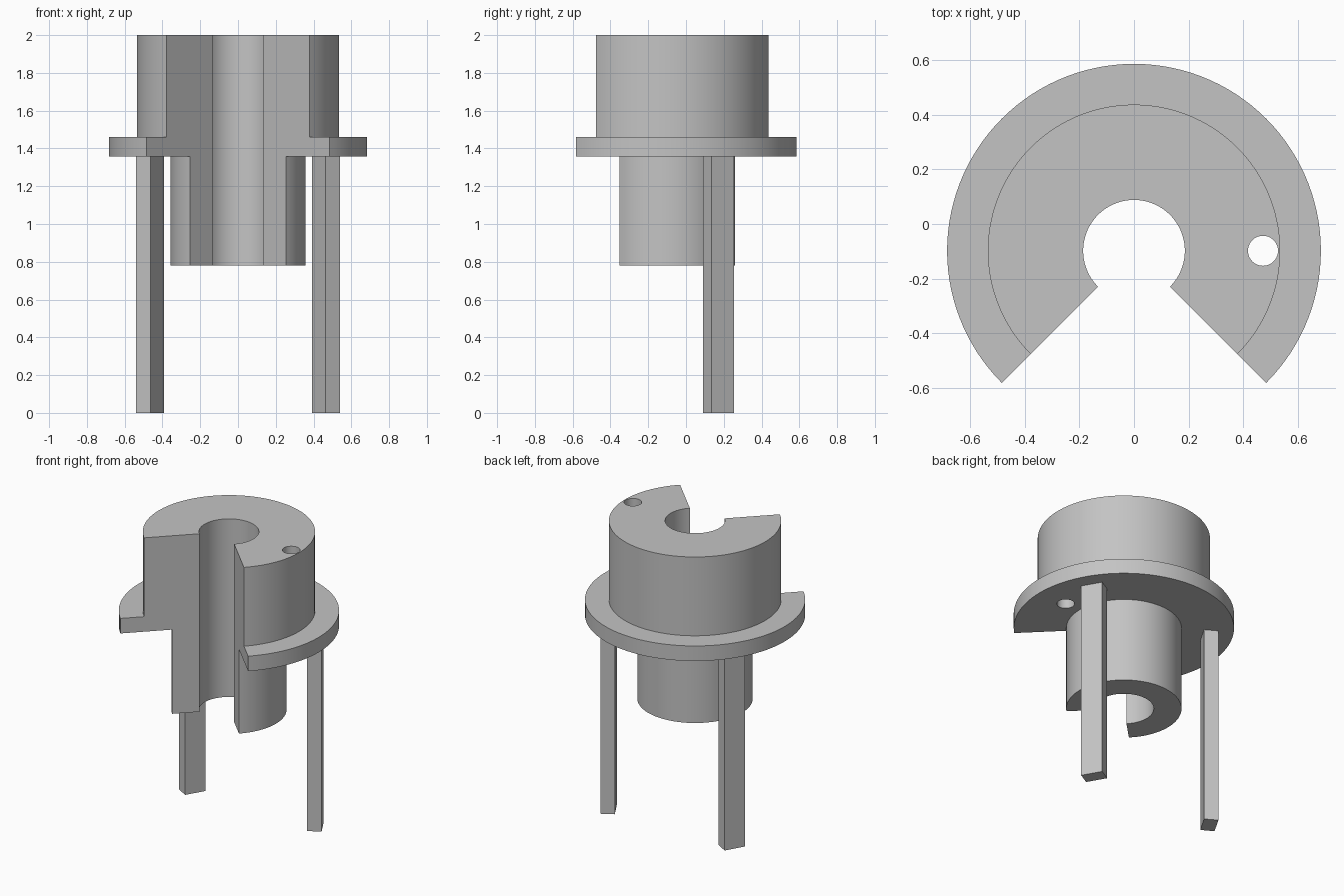
import bpy, bmesh
from math import radians, cos, sin
from mathutils import Vector, Matrix

cube = bpy.data.objects.get("Cube")
if cube:
    bpy.data.objects.remove(cube)

AXIS_Y = -0.098      # centre line of the turned body
SEAM_Z = 1.357       # underside of the flange

grey = bpy.data.materials.new("plain grey")
grey.use_nodes = True
grey.diffuse_color = (0.55, 0.55, 0.55, 1)
grey.node_tree.nodes["Principled BSDF"].inputs["Base Color"].default_value = (0.55, 0.55, 0.55, 1)


def add_object(name, bm):
    bmesh.ops.recalc_face_normals(bm, faces=bm.faces)
    mesh = bpy.data.meshes.new(name)
    bm.to_mesh(mesh)
    bm.free()
    mesh.materials.append(grey)
    obj = bpy.data.objects.new(name, mesh)
    bpy.context.collection.objects.link(obj)
    return obj


def sweep(name, profile, start, end, steps):
    """Turn a closed (radius, height) profile through an arc and cap both ends."""
    bm = bmesh.new()
    rings = []
    for i in range(steps + 1):
        a = radians(start + (end - start) * i / steps)
        rings.append([bm.verts.new((r * cos(a), AXIS_Y + r * sin(a), z)) for r, z in profile])
    n = len(profile)
    for a, b in zip(rings, rings[1:]):
        for k in range(n):
            bm.faces.new((a[k], b[k], b[(k + 1) % n], a[(k + 1) % n]))
    bm.faces.new(rings[0])
    bm.faces.new(rings[-1])
    return add_object(name, bm)


# Slotted bushing: lower sleeve, flange and upper collar around one bore
bore, sleeve, collar, flange = 0.186, 0.358, 0.535, 0.684
profile = [(bore, 0.78), (sleeve, 0.78), (sleeve, SEAM_Z), (flange, SEAM_Z),
           (flange, 1.46), (collar, 1.46), (collar, 2.0), (bore, 2.0)]
body = sweep("slotted_flanged_bushing", profile, -45, 225, 90)

# Small vertical hole through the collar and flange
bm = bmesh.new()
bmesh.ops.create_cone(bm, cap_ends=True, segments=40, radius1=0.055, radius2=0.055, depth=1.0,
                      matrix=Matrix.Translation((0.472, AXIS_Y, 1.7)))
cutter = add_object("hole_cutter", bm)
cutter.hide_render = True
cutter.hide_set(True)
cut = body.modifiers.new("pin_hole", 'BOOLEAN')
cut.operation = 'DIFFERENCE'
cut.solver = 'EXACT'
cut.object = cutter
bpy.context.view_layer.objects.active = body
body.select_set(True)
bpy.ops.object.modifier_apply(modifier=cut.name)
bpy.data.objects.remove(cutter)
bpy.ops.object.shade_smooth_by_angle(angle=radians(30))

# Two flat legs under the flange, facing outward
for name, angle in (("left_leg", 30), ("right_leg", 150)):
    a = radians(angle)
    centre = Vector((0.539 * cos(a), AXIS_Y + 0.539 * sin(a), SEAM_Z / 2))
    bm = bmesh.new()
    bmesh.ops.create_cube(bm, size=1, matrix=Matrix.Translation(centre)
                          @ Matrix.Rotation(a, 4, 'Z')
                          @ Matrix.Diagonal((0.09, 0.139, SEAM_Z, 1)))
    add_object(name, bm)
